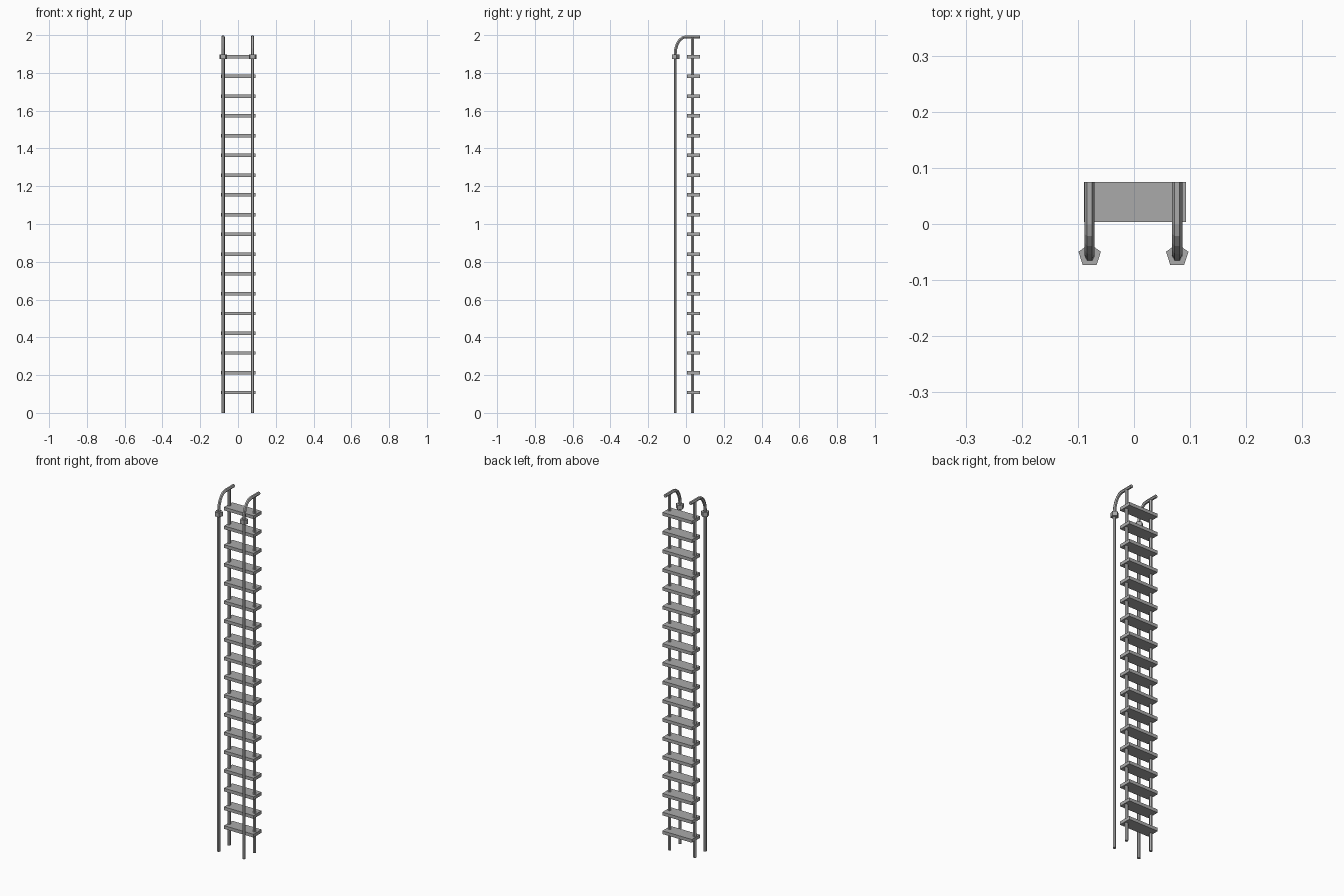
import bpy, bmesh, math
from mathutils import Vector

cube = bpy.data.objects.get("Cube")
if cube:
    bpy.data.objects.remove(cube, do_unlink=True)

grey = bpy.data.materials.new("steel_grey")
grey.use_nodes = True
grey.diffuse_color = (0.4, 0.4, 0.4, 1)
grey.node_tree.nodes["Principled BSDF"].inputs["Base Color"].default_value = (0.4, 0.4, 0.4, 1)


def finish(name, bm):
    bmesh.ops.recalc_face_normals(bm, faces=bm.faces[:])
    mesh = bpy.data.meshes.new(name)
    bm.to_mesh(mesh)
    bm.free()
    mesh.materials.append(grey)
    obj = bpy.data.objects.new(name, mesh)
    bpy.context.collection.objects.link(obj)
    return obj


def tube(name, x, path, radius, sides):
    """Sweep a polygon, flat side forward, along (y, z) points."""
    bm = bmesh.new()
    pts = [Vector((x, y, z)) for y, z in path]
    rings = []
    for i, p in enumerate(pts):
        before = (p - pts[max(i - 1, 0)]).normalized()
        after = (pts[min(i + 1, len(pts) - 1)] - p).normalized()
        t = (before + after).normalized()
        normal = Vector((0, t.z, -t.y))
        ring = []
        for k in range(sides):
            a = -math.pi / 2 + math.pi / sides + k * math.tau / sides
            ring.append(bm.verts.new(p + radius * (Vector((math.cos(a), 0, 0)) + math.sin(a) * normal)))
        rings.append(ring)
    for a, b in zip(rings, rings[1:]):
        for k in range(sides):
            j = (k + 1) % sides
            bm.faces.new((a[k], a[j], b[j], b[k]))
    bm.faces.new(rings[0])
    bm.faces.new(rings[-1])
    return finish(name, bm)


def box(name, lo, hi):
    bm = bmesh.new()
    bmesh.ops.create_cube(bm, size=1)
    for v in bm.verts:
        v.co = [(l + h) / 2 + c * (h - l) for c, l, h in zip(v.co, lo, hi)]
    return finish(name, bm)


# Handrail bend, from the upright to the horizontal grip
FRONT, TOP = -0.057, 1.991
bend = [(FRONT * math.cos(a), 1.9 + (TOP - 1.9) * math.sin(a))
        for a in (math.pi / 2 * i / 5 for i in range(6))]

for side, x in (("right", -0.079), ("left", 0.077)):
    tube(side + "_rear_post", x, [(0.035, 0), (0.035, TOP)], 0.009, 6)
    tube(side + "_handrail", x, [(FRONT, 0)] + bend + [(0.075, TOP)], 0.009, 6)
    tube(side + "_collar", x, [(-0.056, 1.873), (-0.056, 1.897)], 0.021, 5)

# Flat treads
for i in range(18):
    z = 0.108 + i * 0.1046
    box(f"tread_{i + 1}", (-0.089, 0.004, z - 0.009), (0.093, 0.075, z + 0.009))
